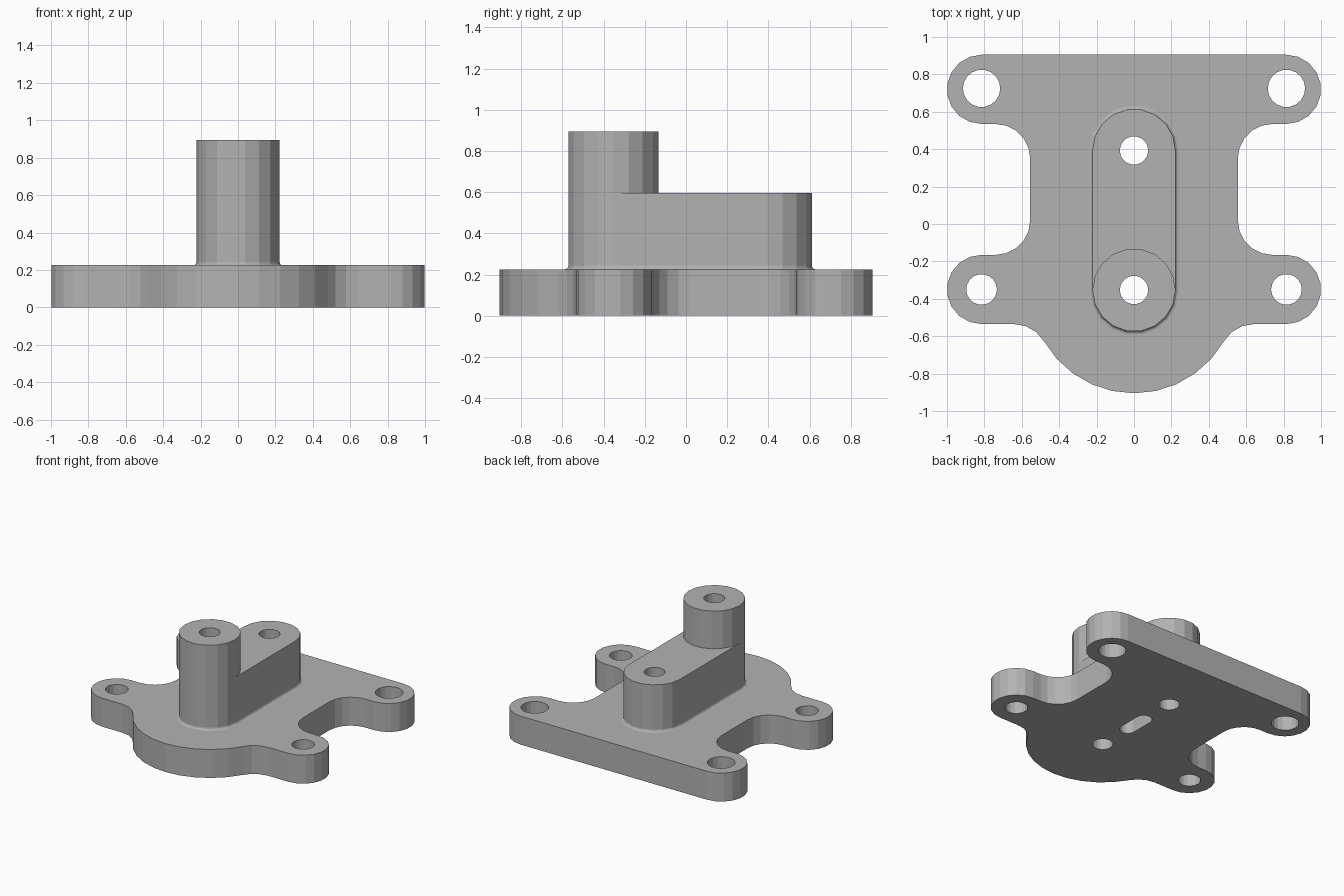
import bpy, bmesh
from math import radians, cos, sin

cube = bpy.data.objects.get("Cube")
if cube:
    bpy.data.objects.remove(cube, do_unlink=True)

grey = bpy.data.materials.new("plain grey")
grey.use_nodes = True
colour = (0.45, 0.45, 0.45, 1)
grey.diffuse_color = colour
grey.node_tree.nodes["Principled BSDF"].inputs["Base Color"].default_value = colour

STEP = 20            # degrees per facet on the outer curves
PLATE, ARM, POST = 0.225, 0.597, 0.895
FRONT_Y, BACK_Y = -0.353, 0.393
R = 0.222            # arm and post radius
EAR = 0.185          # ear and corner fillet radius


def arc(cx, cy, r, start, end, step=STEP):
    n = max(1, round(abs(end - start) / step))
    angles = [radians(start + (end - start) * i / n) for i in range(n + 1)]
    return [(cx + r * cos(a), cy + r * sin(a)) for a in angles]


def slot(r, y0, y1, step=STEP):
    return arc(0, y1, r, 0, 180, step) + arc(0, y0, r, 180, 360, step)


def circle(cx, cy, r, step=STEP):
    return arc(cx, cy, r, 0, 360, step)[:-1]


def loft(name, rings):
    """Closed solid through a stack of (outline, height) rings."""
    bm = bmesh.new()
    loops = [[bm.verts.new((x, y, z)) for x, y in pts] for pts, z in rings]
    bm.faces.new(loops[0][::-1])
    bm.faces.new(loops[-1])
    for a, b in zip(loops, loops[1:]):
        for i in range(len(a)):
            j = (i + 1) % len(a)
            bm.faces.new((a[i], a[j], b[j], b[i]))
    bmesh.ops.recalc_face_normals(bm, faces=bm.faces)
    mesh = bpy.data.meshes.new(name)
    bm.to_mesh(mesh)
    bm.free()
    mesh.materials.append(grey)
    ob = bpy.data.objects.new(name, mesh)
    bpy.context.collection.objects.link(ob)
    return ob


def combine(body, tool, operation):
    mod = body.modifiers.new(tool.name, "BOOLEAN")
    mod.operation, mod.solver, mod.object = operation, "EXACT", tool
    bpy.context.view_layer.objects.active = body
    bpy.ops.object.modifier_apply(modifier=mod.name)
    bpy.data.objects.remove(tool, do_unlink=True)


# Plate outline: right half from the rounded nose up to the back ear, then mirrored
half = (arc(0, -0.35, 0.555, -90, -30, 12)
        + arc(0.641, -0.72, EAR, 150, 90)
        + arc(0.815, -0.35, EAR, -90, 90)
        + arc(0.74, 0.02, EAR, -90, -180, 18)
        + arc(0.74, 0.35, EAR, 180, 90, 18)
        + arc(0.815, 0.72, EAR, -90, 90))
outline = half + [(-x, y) for x, y in reversed(half[1:])]
body = loft("mounting_bracket", [(outline, 0), (outline, PLATE)])

# Raised arm with a small concave fillet where it meets the plate
f = 0.018
rings = [(slot(R + f, FRONT_Y, BACK_Y), PLATE / 2)]
for a in (0, 30, 60, 90):
    t = radians(a)
    rings.append((slot(R + f * (1 - sin(t)), FRONT_Y, BACK_Y), PLATE + f * (1 - cos(t))))
rings.append((slot(R, FRONT_Y, BACK_Y), ARM))
combine(body, loft("raised_arm", rings), "UNION")

# Taller round post at the front end of the arm
post = circle(0, FRONT_Y, R)
combine(body, loft("post", [(post, 0.4), (post, POST)]), "UNION")

# Through holes in the ears, the post and the arm
holes = [(s * 0.815, y, r) for s in (-1, 1) for y, r in ((-0.35, 0.082), (0.725, 0.1))]
holes += [(0, FRONT_Y, 0.076), (0, BACK_Y, 0.076)]
for x, y, r in holes:
    ring = circle(x, y, r)
    combine(body, loft("hole_cutter", [(ring, -0.1), (ring, 1)]), "DIFFERENCE")

# Blind slot in the underside
ring = slot(0.06, -0.07, 0.11)
combine(body, loft("slot_cutter", [(ring, -0.1), (ring, 0.45)]), "DIFFERENCE")
